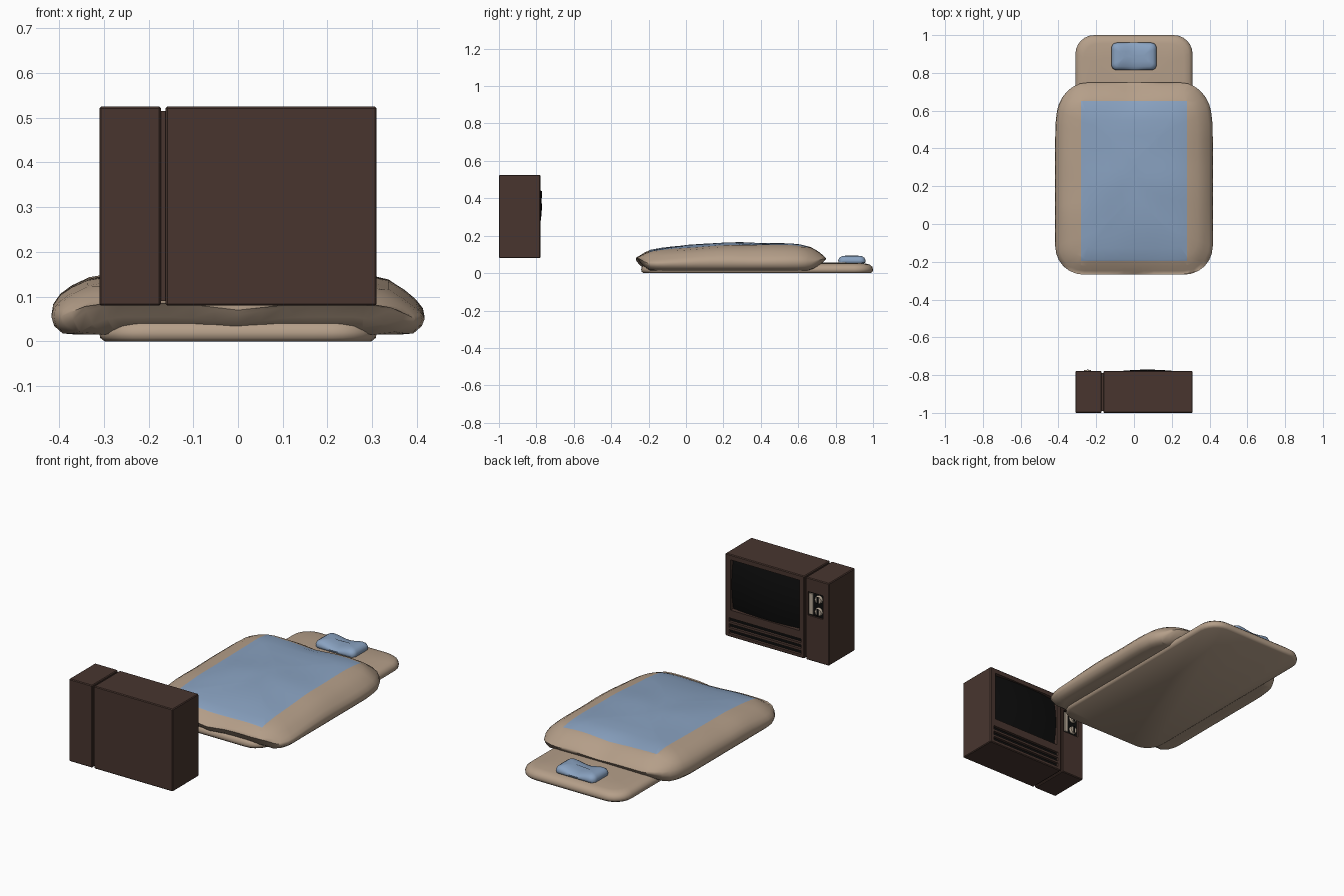
import bpy, bmesh, math
from mathutils import noise, Vector

if "Cube" in bpy.data.objects:
    bpy.data.objects.remove(bpy.data.objects["Cube"])


def mat(name, rgb):
    m = bpy.data.materials.new(name)
    m.diffuse_color = (*rgb, 1)
    m.use_nodes = True
    m.node_tree.nodes["Principled BSDF"].inputs["Base Color"].default_value = m.diffuse_color
    return m


BROWN = mat("dark brown wood", (0.065, 0.036, 0.028))
BLACK = mat("black", (0.004, 0.004, 0.004))
BEIGE = mat("beige cloth", (0.46, 0.345, 0.25))
BLUE = mat("blue cloth", (0.25, 0.36, 0.53))
CREAM = mat("knob cream", (0.5, 0.42, 0.33))


def finish(bm, name, mats, angle=None):
    bmesh.ops.recalc_face_normals(bm, faces=bm.faces)
    me = bpy.data.meshes.new(name)
    bm.to_mesh(me)
    bm.free()
    ob = bpy.data.objects.new(name, me)
    bpy.context.collection.objects.link(ob)
    for m in mats:
        me.materials.append(m)
    if angle:
        bpy.context.view_layer.objects.active = ob
        ob.select_set(True)
        bpy.ops.object.shade_smooth_by_angle(angle=math.radians(angle))
        ob.select_set(False)
    return ob


def box(name, x, y, z, m, bevel=0):
    bm = bmesh.new()
    bmesh.ops.create_cube(bm, size=1)
    for v in bm.verts:
        v.co = [(a + b) / 2 + c * (b - a) for (a, b), c in zip((x, y, z), v.co)]
    if bevel:
        bmesh.ops.bevel(bm, geom=bm.edges[:], offset=bevel, segments=1, affect='EDGES')
    return finish(bm, name, [m])


def cut(ob, cutters):
    for c in cutters:
        mod = ob.modifiers.new("cut", 'BOOLEAN')
        mod.operation, mod.object, mod.solver = 'DIFFERENCE', c, 'EXACT'
        bpy.context.view_layer.objects.active = ob
        bpy.ops.object.modifier_apply(modifier=mod.name)
        bpy.data.objects.remove(c)


def outline(hx, hy, r, side=10, arc=6):
    """Rounded rectangle, same point count for every size."""
    r = min(r, hx, hy)
    pts = []
    corners = [(1, 1, 0), (-1, 1, 90), (-1, -1, 180), (1, -1, 270)]
    for i, (sx, sy, a0) in enumerate(corners):
        cx, cy = sx * (hx - r), sy * (hy - r)
        for k in range(arc + 1):
            a = math.radians(a0 + 90 * k / arc)
            pts.append((cx + r * math.cos(a), cy + r * math.sin(a)))
        nx, ny, na = corners[(i + 1) % 4]
        a = math.radians(na)
        end = (nx * (hx - r) + r * math.cos(a), ny * (hy - r) + r * math.sin(a))
        p = pts[-1]
        for k in range(1, side):
            t = k / side
            pts.append((p[0] + (end[0] - p[0]) * t, p[1] + (end[1] - p[1]) * t))
    return pts


def cushion(hx, hy, cy, r, rings, warp=None):
    """Loft rounded rectangles; rings are (inset, z)."""
    bm = bmesh.new()
    prev = first = None
    for inset, z in rings:
        ring = []
        for x, y in outline(hx - inset, hy - inset, max(r - inset * 0.6, 0.004)):
            co = Vector((x, y + cy, z))
            ring.append(bm.verts.new(warp(co) if warp else co))
        if prev:
            n = len(ring)
            for i in range(n):
                j = (i + 1) % n
                bm.faces.new((prev[i], prev[j], ring[j], ring[i]))
        else:
            first = ring
        prev = ring
    bm.faces.new(first[::-1])
    bm.faces.new(prev)
    return bm


def ramp(a, b, t):
    t = min(1, max(0, (t - a) / (b - a)))
    return t * t * (3 - 2 * t)


# mattress
bm = cushion(0.31, 0.62, 0.38, 0.1,
             [(0.012, 0), (0.002, 0.008), (0, 0.02), (0.004, 0.034), (0.018, 0.046),
              (0.045, 0.052), (0.12, 0.055), (0.28, 0.057)])
finish(bm, "mattress", [BEIGE], 50)


# duvet: front and back ends lie over the mattress, sides hang down
def drape(co):
    x, y, z = co
    top = ramp(0.03, 0.12, z)
    low = 1 - ramp(0.02, 0.11, z)
    dip = max(0, 1 - abs(x) / 0.12)
    front, back = 1 - ramp(-0.27, -0.19, y), ramp(0.66, 0.74, y)
    z += low * (front * (0.05 - 0.022 * dip) + back * 0.035)
    z -= top * 0.02 * (1 - ramp(-0.25, 0.25, y))
    z -= top * 0.012 * ramp(0.6, 0.74, y) * (1 + dip)
    z -= top * 0.02 * ramp(0.3, 0.42, x)
    z += top * 0.008 * noise.noise(Vector((x * 5, y * 5, 0.3)))
    # narrower towards the pillow end
    x *= 1 - 0.06 * ramp(0.5, 0.74, y)
    return Vector((x, y, z))


bm = cushion(0.417, 0.508, 0.24, 0.15,
             [(0.06, 0.015), (0.025, 0.018), (0.006, 0.035), (0, 0.06), (0.004, 0.085),
              (0.02, 0.108), (0.045, 0.125), (0.08, 0.14), (0.14, 0.15), (0.2, 0.156),
              (0.28, 0.159), (0.35, 0.16), (0.4, 0.161)], drape)
for p, n in (((0.28, 0, 0), (1, 0, 0)), ((-0.28, 0, 0), (1, 0, 0)),
             ((0, 0.65, 0), (0, 1, 0)), ((0, -0.195, 0), (0, 1, 0))):
    bmesh.ops.bisect_plane(bm, geom=bm.verts[:] + bm.edges[:] + bm.faces[:],
                           plane_co=p, plane_no=n)
for f in bm.faces:
    c = f.calc_center_median()
    if abs(c.x) < 0.28 and -0.195 < c.y < 0.65 and c.z > 0.09:
        f.material_index = 1
finish(bm, "duvet", [BEIGE, BLUE], 60)


# pillow, sagging in the middle
def sag(co):
    k = ramp(0.06, 0.09, co.z)
    return co + Vector((0, 0, -0.014 * k * (1 - ramp(0, 0.09, abs(co.x)))))


bm = cushion(0.12, 0.073, 0.887, 0.03,
             [(0.015, 0.048), (0.002, 0.056), (0, 0.068), (0.006, 0.082),
              (0.02, 0.091), (0.045, 0.095), (0.066, 0.096)], sag)
finish(bm, "pillow", [BLUE], 50)

# television cabinet: main half, control half and the groove between
FRONT = -0.778
main = box("cabinet_main", (-0.162, 0.31), (-1, FRONT), (0.08, 0.525), BROWN, 0.004)
side = box("cabinet_control", (-0.31, -0.172), (-1, FRONT), (0.08, 0.525), BROWN, 0.004)
box("cabinet_groove", (-0.18, -0.155), (-0.99, FRONT - 0.01), (0.09, 0.515), BROWN)
slots = [0.172, 0.14, 0.108]
cutters = [box("cut", (-0.135, 0.278), (-0.81, -0.7), (0.225, 0.497), BROWN)]
cutters += [box("cut", (-0.142, 0.288), (-0.797, -0.7), (z - 0.01, z + 0.01), BROWN)
            for z in slots]
cut(main, cutters)
cut(side, [box("cut", (-0.275, -0.184), (-0.79, -0.7), (0.322, 0.45), BROWN)])
for z in slots:
    box("vent_slot", (-0.142, 0.288), (-0.798, -0.792), (z - 0.01, z + 0.01), BLACK)

# bulging screen
bm = bmesh.new()
bmesh.ops.create_grid(bm, x_segments=14, y_segments=12, size=1)
for v in bm.verts:
    u, w = v.co.x, v.co.y
    v.co = (0.0715 + u * 0.2065, -0.771 - 0.022 * (u * u + w * w) / 1.4, 0.361 + w * 0.136)
rim = [e for e in bm.edges if e.is_boundary]
new = bmesh.ops.extrude_edge_only(bm, edges=rim)["geom"]
for v in new:
    if isinstance(v, bmesh.types.BMVert):
        v.co.y = -0.812
finish(bm, "screen", [BLACK], 40)

# controls
box("control_plate", (-0.275, -0.184), (-0.792, -0.787), (0.322, 0.45), BLACK)
box("tuning_strip", (-0.212, -0.19), (-0.79, -0.78), (0.33, 0.442), CREAM)


def disc(name, x, z, r, y0, y1, m):
    bm = bmesh.new()
    bmesh.ops.create_cone(bm, cap_ends=True, segments=16, radius1=r, radius2=r * 0.85,
                          depth=y1 - y0)
    for v in bm.verts:
        a, b, c = v.co
        v.co = (x + a, (y0 + y1) / 2 + c, z + b)
    finish(bm, name, [m], 35)


for z in (0.42, 0.354):
    disc("knob", -0.246, z, 0.022, -0.79, -0.774, CREAM)
    box("knob_grip", (-0.25, -0.242), (-0.78, -0.769), (z - 0.018, z + 0.018), BLACK)
